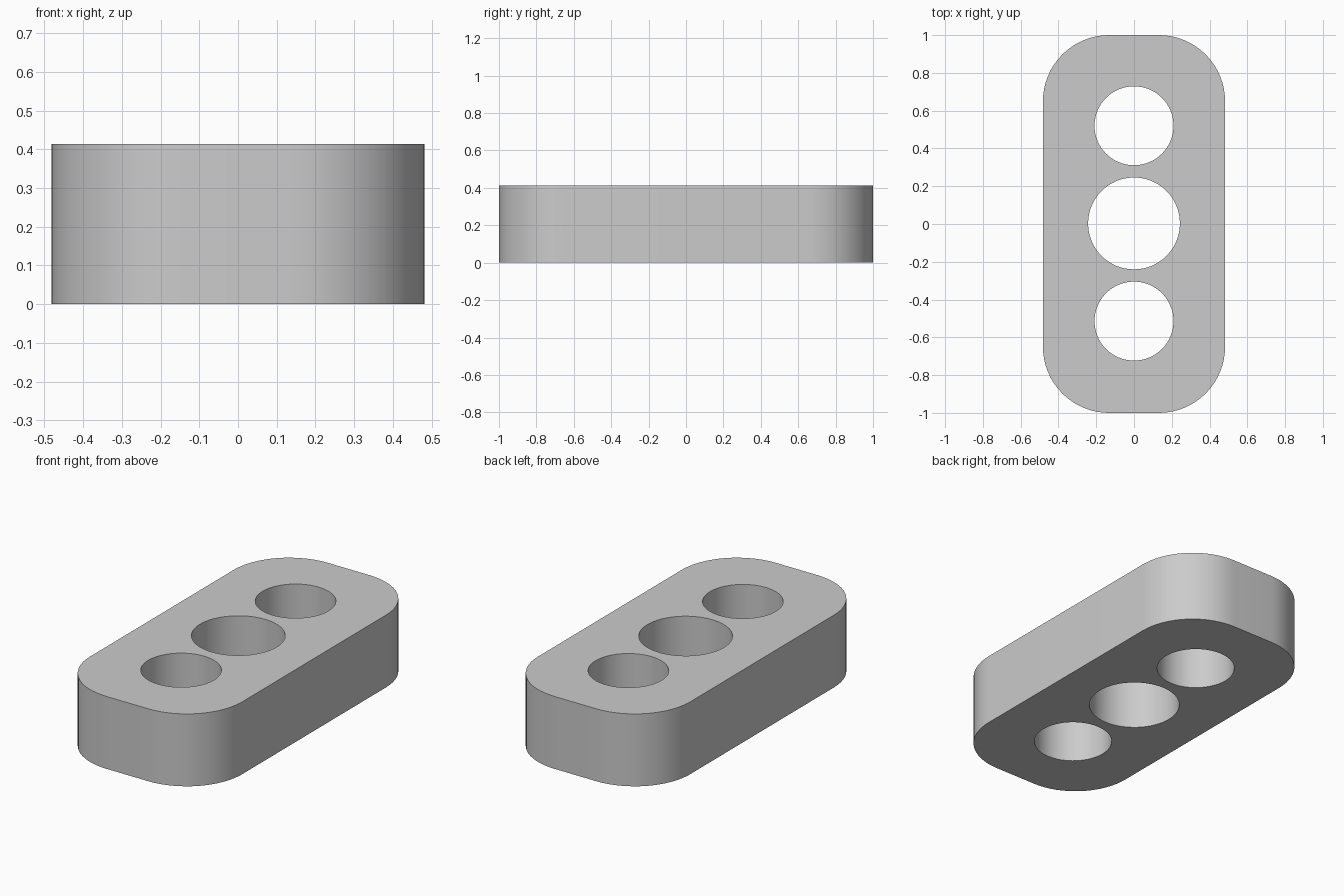
import bpy, bmesh, math

cube = bpy.data.objects.get("Cube")
if cube:
    bpy.data.objects.remove(cube, do_unlink=True)

WIDTH, LENGTH, HEIGHT = 0.964, 2.0, 0.414
CORNER = 0.35
HOLES = [(-0.514, 0.209), (0.003, 0.243), (0.52, 0.209)]  # centre y, radius

grey = bpy.data.materials.new("light_grey")
grey.use_nodes = True
colour = (0.6, 0.6, 0.6, 1)
grey.diffuse_color = colour
grey.node_tree.nodes["Principled BSDF"].inputs["Base Color"].default_value = colour

# Block with rounded vertical corners
bm = bmesh.new()
bmesh.ops.create_cube(bm, size=1)
bmesh.ops.scale(bm, vec=(WIDTH, LENGTH, HEIGHT), verts=bm.verts)
bmesh.ops.translate(bm, vec=(0, 0, HEIGHT / 2), verts=bm.verts)
uprights = [e for e in bm.edges
            if abs(e.verts[0].co.z - e.verts[1].co.z) > HEIGHT / 2]
bmesh.ops.bevel(bm, geom=uprights, offset=CORNER, offset_type='OFFSET',
                segments=16, profile=0.5, affect='EDGES')
mesh = bpy.data.meshes.new("block")
bm.to_mesh(mesh)
bm.free()
block = bpy.data.objects.new("block", mesh)
bpy.context.collection.objects.link(block)
mesh.materials.append(grey)


# Round through holes
def drill(y, radius):
    bpy.ops.mesh.primitive_cylinder_add(vertices=64, radius=radius,
                                        depth=HEIGHT * 2,
                                        location=(0, y, HEIGHT / 2))
    cutter = bpy.context.object
    cutter.name = "hole_cutter"
    cutter.hide_render = True
    cutter.data.materials.append(grey)
    cut = block.modifiers.new("hole", 'BOOLEAN')
    cut.operation = 'DIFFERENCE'
    cut.solver = 'EXACT'
    cut.object = cutter
    bpy.context.view_layer.objects.active = block
    bpy.ops.object.modifier_apply(modifier=cut.name)
    bpy.data.objects.remove(cutter, do_unlink=True)


for y, radius in HOLES:
    drill(y, radius)

# Smooth walls with crisp rims
bpy.ops.object.select_all(action='DESELECT')
block.select_set(True)
bpy.context.view_layer.objects.active = block
bpy.ops.object.shade_smooth_by_angle(angle=math.radians(30))
